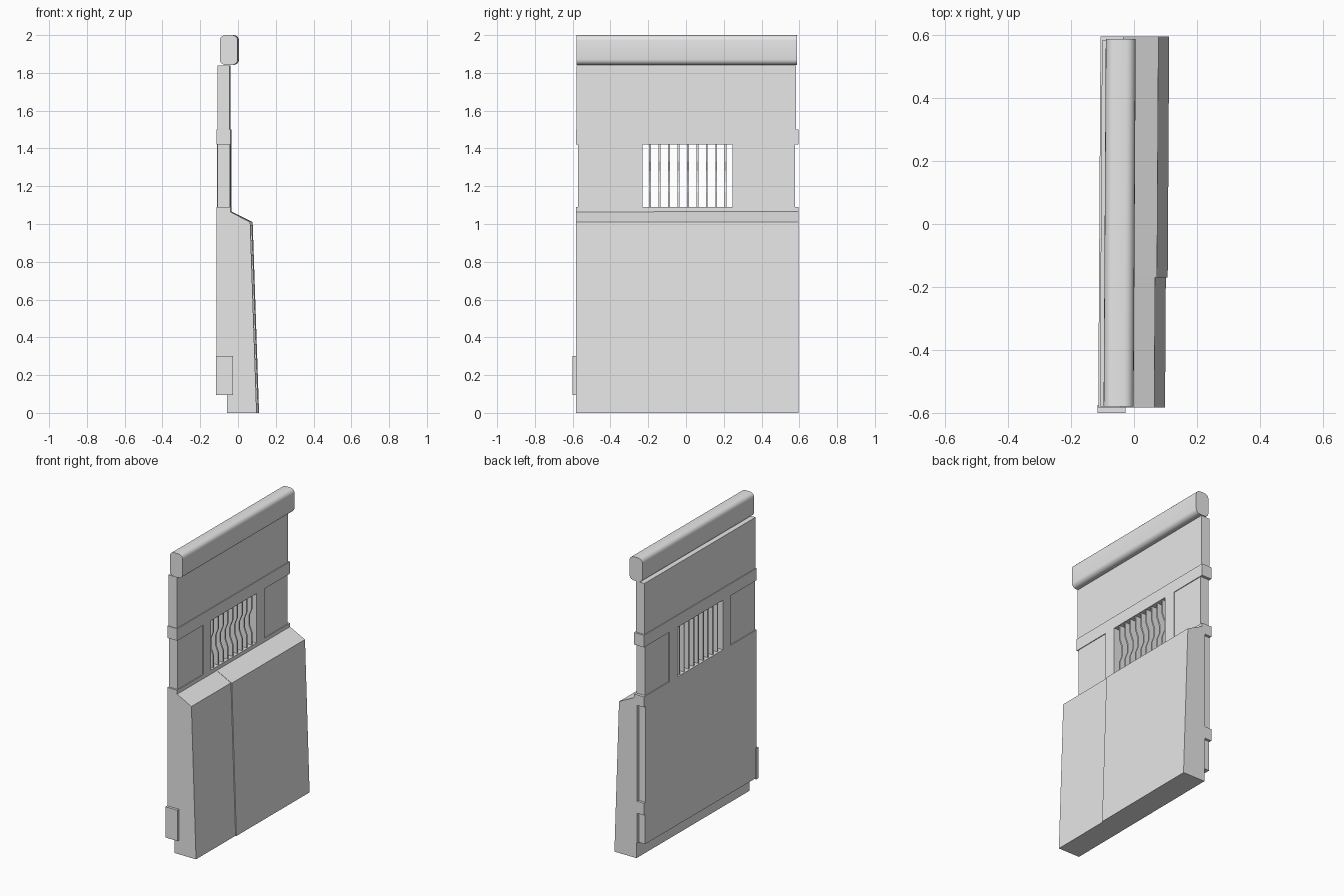
import bpy
import bmesh

cube = bpy.data.objects.get("Cube")
if cube:
    bpy.data.objects.remove(cube, do_unlink=True)

grey = bpy.data.materials.new("plain_grey")
grey.use_nodes = True
grey.diffuse_color = (0.8, 0.8, 0.8, 1)
grey.node_tree.nodes["Principled BSDF"].inputs["Base Color"].default_value = (0.8, 0.8, 0.8, 1)

SKEW = 0.006  # the whole wall leans slightly sideways along its length


def prism(name, profile, y0, y1):
    """Extrude an x-z profile along y."""
    bm = bmesh.new()
    face = bm.faces.new([bm.verts.new((x, y0, z)) for x, z in profile])
    ext = bmesh.ops.extrude_face_region(bm, geom=[face])["geom"]
    moved = [v for v in ext if isinstance(v, bmesh.types.BMVert)]
    bmesh.ops.translate(bm, verts=moved, vec=(0, y1 - y0, 0))
    bmesh.ops.recalc_face_normals(bm, faces=bm.faces)
    for v in bm.verts:
        v.co.x += SKEW * v.co.y
    mesh = bpy.data.meshes.new(name)
    bm.to_mesh(mesh)
    bm.free()
    mesh.materials.append(grey)
    ob = bpy.data.objects.new(name, mesh)
    bpy.context.collection.objects.link(ob)
    return ob


def box(name, x, y, z):
    return prism(name, [(x[0], z[0]), (x[1], z[0]), (x[1], z[1]), (x[0], z[1])], *y)


def cut(ob, x, y, z):
    """Carve a box out of an object."""
    cutter = box("cutter", x, y, z)
    cutter.hide_render = True
    mod = ob.modifiers.new("cut", 'BOOLEAN')
    mod.operation = 'DIFFERENCE'
    mod.solver = 'EXACT'
    mod.object = cutter
    graph = bpy.context.evaluated_depsgraph_get()
    mesh = bpy.data.meshes.new_from_object(ob.evaluated_get(graph))
    ob.modifiers.clear()
    ob.data = mesh
    bpy.data.objects.remove(cutter, do_unlink=True)


# Main wall slab
BACK, FRONT = -0.11, -0.037
END_R, END_L = -0.583, 0.595
wall = box("wall_slab", (BACK, FRONT), (END_R, END_L), (0.1, 1.84))

# Shallow recesses on both faces: top field and the two side panels
for x in ((-0.2, BACK + 0.005), (FRONT - 0.005, 0.1)):
    cut(wall, x, (-1, 1), (1.5, 2))
    for y in ((-1, -0.31), (0.33, 1)):
        cut(wall, x, y, (1.09, 1.42))
cut(wall, (-0.2, BACK + 0.004), (-1, 1), (0, 0.3))

# Stepped ends
for z, right, left in (((1.5, 2), -0.579, 0.583), ((1.09, 1.42), -0.572, 0.576)):
    cut(wall, (-0.3, 0.3), (-1, right), z)
    cut(wall, (-0.3, 0.3), (left, 1), z)
for z in ((0.38, 1.02), (0, 0.3)):
    cut(wall, (-0.3, -0.06), (0.578, 1), z)

# Grille opening and slats
cut(wall, (-0.3, 0.3), (-0.23, 0.245), (1.09, 1.42))
slat = [(-0.1, 1.085), (-0.045, 1.085), (-0.045, 1.17), (-0.065, 1.22),
        (-0.065, 1.28), (-0.045, 1.33), (-0.045, 1.425), (-0.1, 1.425)]
for i in range(9):
    y = -0.19 + i * 0.05
    prism(f"grille_slat_{i + 1}", slat, y - 0.005, y + 0.005)

# Sloped lower cladding in two sections with a small step between them
for name, step, y0, y1 in (("cladding_main", 0, -0.17, END_L),
                           ("cladding_short", 0.006, END_R, -0.17)):
    prism(name, [(-0.055, 0), (0.108 - step, 0), (0.074 - step, 1.01),
                 (-0.04 - step / 2, 1.067), (-0.055, 1.067)], y0, y1)

# Small block on the front end
box("end_block", (-0.112, -0.023), (-0.6, -0.575), (0.095, 0.3))

# Rounded top rail
rail = box("top_rail", (-0.093, 0.002), (-0.58, 0.587), (1.842, 2.0))
bm = bmesh.new()
bm.from_mesh(rail.data)
long_edges = [e for e in bm.edges if abs(e.verts[0].co.y - e.verts[1].co.y) > 1]
bmesh.ops.bevel(bm, geom=long_edges, offset=0.03, segments=5, profile=0.5, affect='EDGES')
bm.to_mesh(rail.data)
bm.free()
bpy.ops.object.select_all(action='DESELECT')
rail.select_set(True)
bpy.context.view_layer.objects.active = rail
bpy.ops.object.shade_smooth_by_angle()
